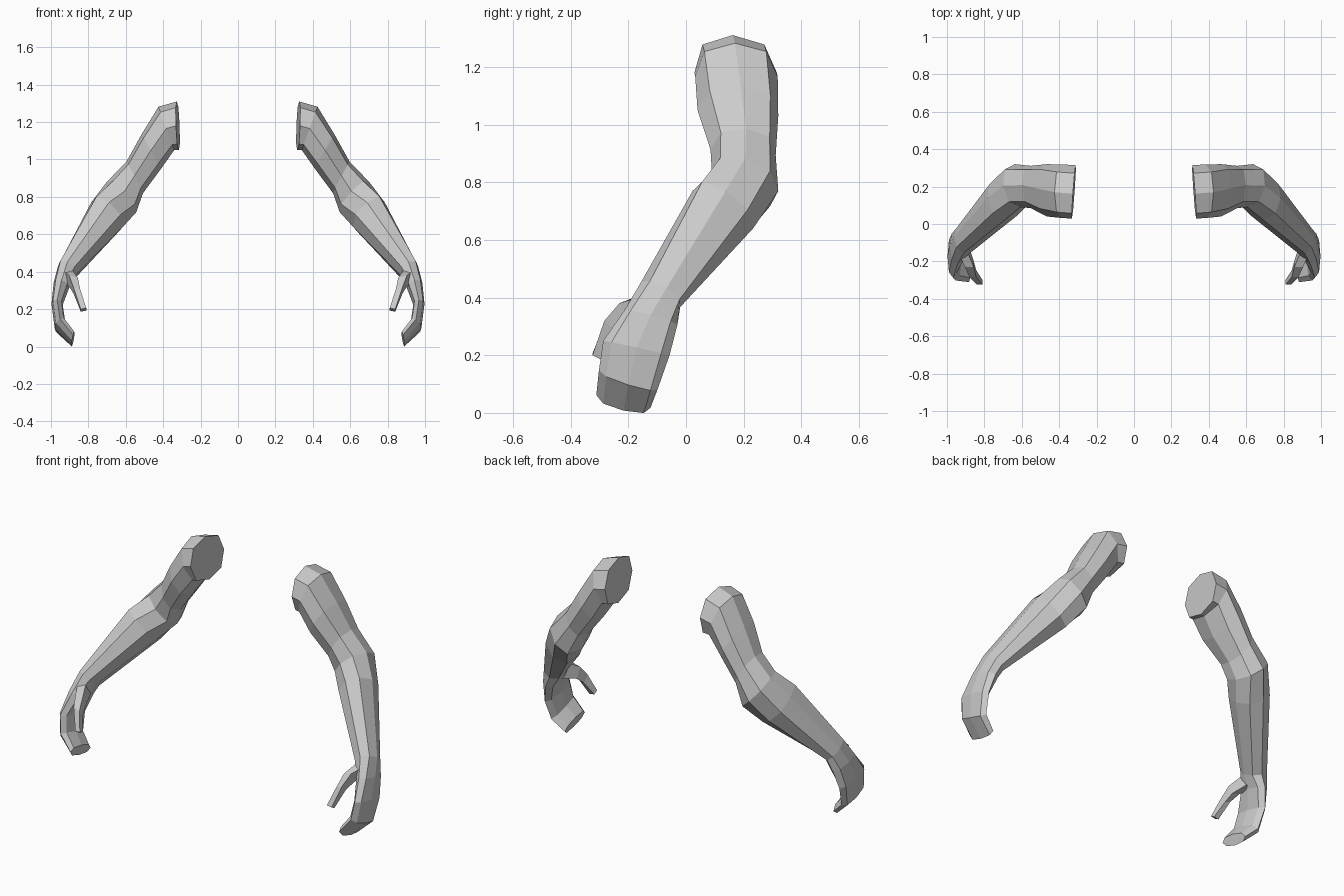
import bpy, bmesh, math
from mathutils import Vector

if "Cube" in bpy.data.objects:
    bpy.data.objects.remove(bpy.data.objects["Cube"])

skin = bpy.data.materials.new("light grey")
skin.diffuse_color = (0.6, 0.6, 0.6, 1)
skin.use_nodes = True
skin.node_tree.nodes["Principled BSDF"].inputs["Base Color"].default_value = skin.diffuse_color


def loft(name, rings, sides, diag=1.0, phase=0.0):
    """Skin a row of rings (centre, outward half axis, backward half axis), mirrored in x."""
    bm = bmesh.new()
    loops = []
    for c, u, v in rings:
        c, u, v = Vector(c), Vector(u), Vector(v)
        loop = []
        for i in range(sides):
            a = math.tau * i / sides + phase
            k = diag if i % 2 else 1.0
            loop.append(bm.verts.new(c + k * (u * math.cos(a) + v * math.sin(a))))
        loops.append(loop)
    for p, q in zip(loops, loops[1:]):
        for i in range(sides):
            j = (i + 1) % sides
            bm.faces.new((p[i], p[j], q[j], q[i]))
    bm.faces.new(loops[0])
    bm.faces.new(loops[-1])
    bmesh.ops.recalc_face_normals(bm, faces=bm.faces)
    mesh = bpy.data.meshes.new(name)
    bm.to_mesh(mesh)
    bm.free()
    mesh.materials.append(skin)
    ob = bpy.data.objects.new(name, mesh)
    bpy.context.collection.objects.link(ob)
    mirror = ob.modifiers.new("other side", 'MIRROR')
    mirror.use_axis = (True, False, False)
    mirror.use_mirror_merge = False
    return ob


# Arm and mitten hand in one skin, from shoulder cap to finger tips
loft("arm_and_hand", [
    ((.322, .172, 1.180), (.005, -.01, .130), (-.01, .143, 0)),     # shoulder cap
    ((.383, .175, 1.166), (.042, -.005, .116), (0, .143, 0)),
    ((.465, .180, 1.040), (.052, .01, .092), (0, .140, -.01)),      # upper arm
    ((.553, .198, .903), (.045, .01, .083), (0, .113, -.01)),
    ((.622, .205, .800), (.078, .0, .082), (.015, .115, -.03)),     # elbow
    ((.700, .128, .705), (.085, .01, .065), (.01, .105, -.065)),    # forearm
    ((.912, -.088, .410), (.050, .02, .022), (0, .068, -.043)),     # wrist
    ((.943, -.122, .330), (.043, .0, .010), (0, .092, -.025)),      # palm
    ((.967, -.172, .225), (.030, .0, .002), (0, .115, -.025)),
    ((.952, -.200, .115), (.028, .0, -.018), (0, .102, -.032)),     # fingers
    ((.882, -.217, .040), (.008, .0, -.032), (0, .094, -.022)),     # finger tips
], 8, diag=1.06)

# Thumb
loft("thumb", [
    ((.912, -.135, .370), (.040, .01, .0), (0, .035, -.050)),
    ((.880, -.215, .345), (.033, .0, .008), (0, .022, -.042)),
    ((.862, -.265, .295), (.026, .0, .010), (0, .026, -.024)),
    ((.826, -.311, .196), (.021, .0, -.004), (0, .019, -.010)),
], 4, phase=math.pi / 4)
